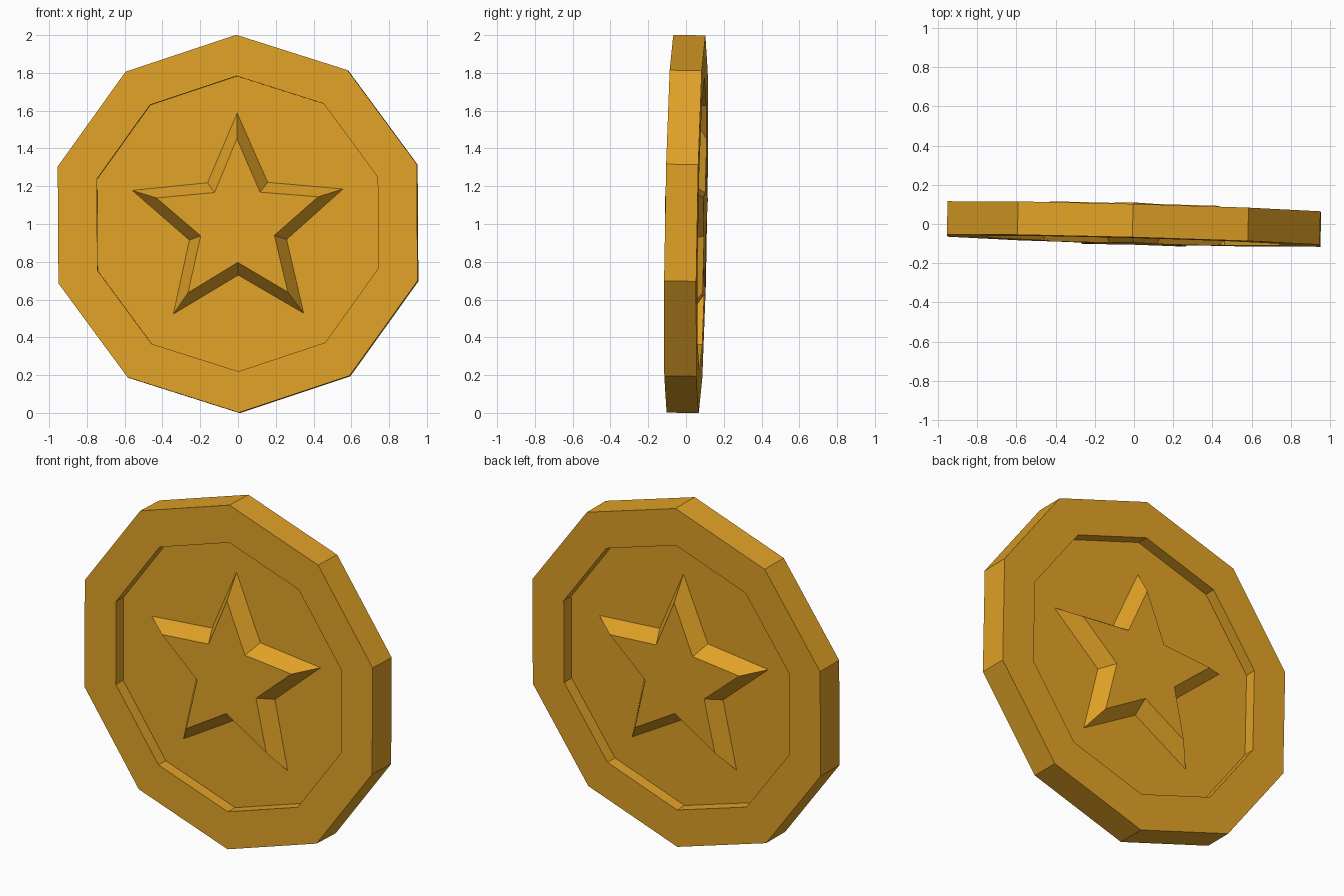
import bpy, bmesh
from math import sin, cos, pi
from mathutils import Euler, Matrix

old = bpy.data.objects.get("Cube")
if old:
    bpy.data.objects.remove(old, do_unlink=True)

gold = bpy.data.materials.new("gold")
gold.use_nodes = True
gold.diffuse_color = (0.75, 0.36, 0.02, 1)
gold.node_tree.nodes["Principled BSDF"].inputs["Base Color"].default_value = gold.diffuse_color

# The coin stands upright with a very slight tilt
POSE = Matrix.Translation((0, 0, 1)) @ Euler((-0.0175, -0.007, -0.027)).to_matrix().to_4x4()
SIDES = 10
HALF, FLOOR, STAR_TOP = 0.085, 0.018, 0.102


def loft(name, rings, cap_first=True):
    """Join ten-point rings of (outer radius, notch radius, y) and cap the ends."""
    bm = bmesh.new()
    loops = []
    for tip, notch, y in rings:
        loop = []
        for i in range(SIDES):
            r = notch if i % 2 else tip
            a = 2 * pi * i / SIDES
            loop.append(bm.verts.new((r * sin(a), y, r * cos(a))))
        loops.append(loop)
    for a, b in zip(loops, loops[1:]):
        for i in range(SIDES):
            j = (i + 1) % SIDES
            bm.faces.new((a[i], a[j], b[j], b[i]))
    if cap_first:
        bm.faces.new(loops[0][::-1])
    bm.faces.new(loops[-1])
    bmesh.ops.recalc_face_normals(bm, faces=bm.faces[:])
    bm.transform(POSE)
    mesh = bpy.data.meshes.new(name)
    bm.to_mesh(mesh)
    bm.free()
    mesh.materials.append(gold)
    obj = bpy.data.objects.new(name, mesh)
    bpy.context.collection.objects.link(obj)


# Coin body with a raised rim around a sunken floor on both faces
RIM = 0.782
loft("coin_body", [(RIM, RIM, -FLOOR), (RIM, RIM, -HALF), (1, 1, -HALF),
                   (1, 1, HALF), (RIM, RIM, HALF), (RIM, RIM, FLOOR)])

# Raised star with sloped sides on each face, seated just inside the floor
for name, side in (("front_star", -1), ("back_star", 1)):
    loft(name, [(0.587, 0.271, side * (FLOOR - 0.003)),
                (0.587, 0.271, side * FLOOR),
                (0.45, 0.205, side * STAR_TOP)])
